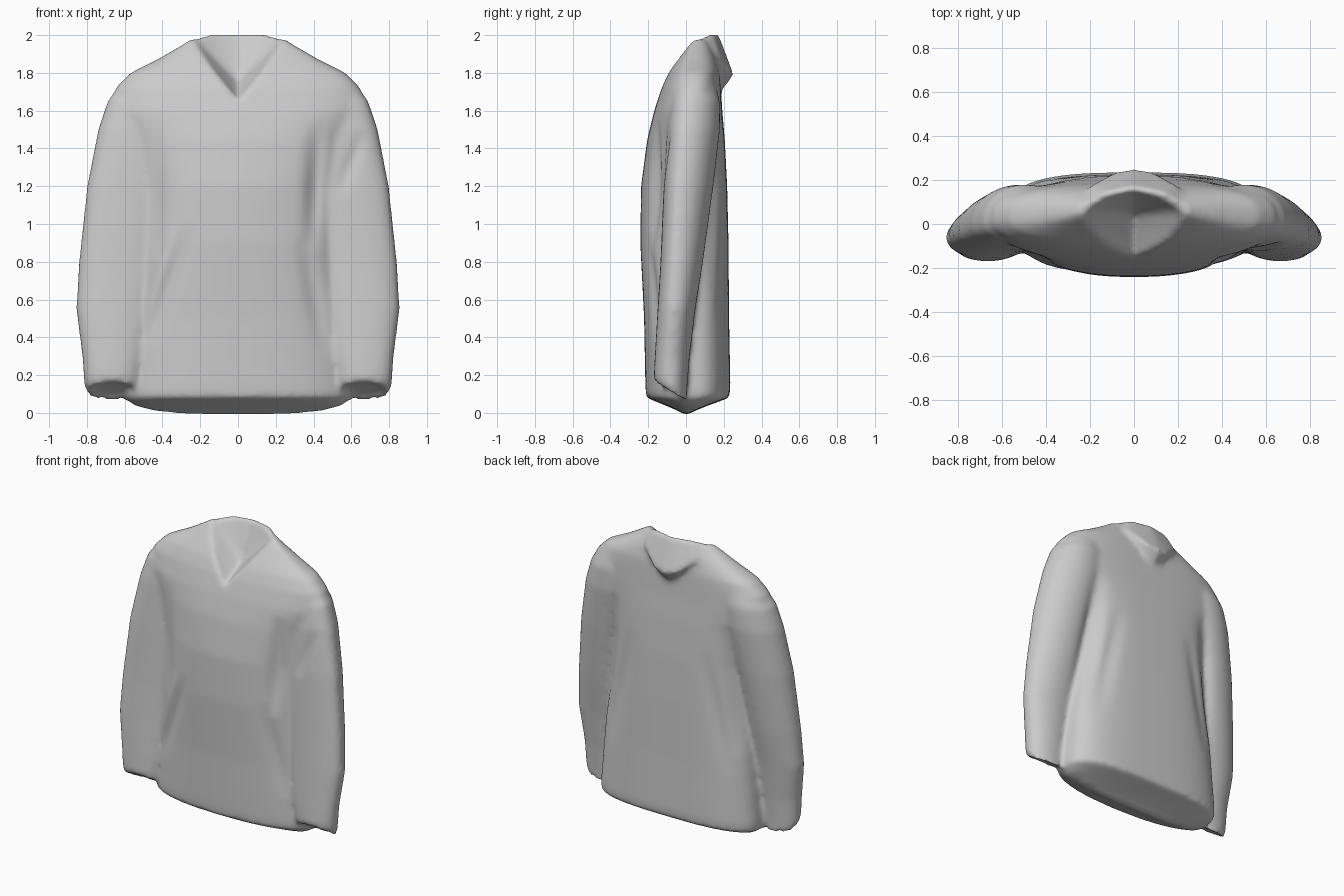
import bpy, bmesh, math
from mathutils import Vector

cube = bpy.data.objects.get("Cube")
if cube:
    bpy.data.objects.remove(cube, do_unlink=True)

wool = bpy.data.materials.new("light_grey_wool")
wool.use_nodes = True
GREY = (0.6, 0.6, 0.6, 1)
wool.diffuse_color = GREY
wool.node_tree.nodes["Principled BSDF"].inputs["Base Color"].default_value = GREY


def add_object(name, bm):
    bmesh.ops.recalc_face_normals(bm, faces=bm.faces)
    mesh = bpy.data.meshes.new(name)
    bm.to_mesh(mesh)
    bm.free()
    obj = bpy.data.objects.new(name, mesh)
    bpy.context.collection.objects.link(obj)
    mesh.materials.append(wool)
    return obj


def apply_modifier(obj, kind, **settings):
    bpy.context.view_layer.objects.active = obj
    mod = obj.modifiers.new(kind.title(), kind)
    for key, value in settings.items():
        setattr(mod, key, value)
    bpy.ops.object.modifier_apply(modifier=mod.name)


def loft(name, rings, front_power, back_power, side=1, count=56):
    """Rings are (z, x_min, x_max, seam_y, front_y, back_y, tilt)."""
    bm = bmesh.new()
    loops = []
    for z, x0, x1, seam, front, back, tilt in rings:
        loop = []
        for i in range(count):
            a = math.tau * i / count
            c, s = math.cos(a), math.sin(a)
            power = back_power if s > 0 else front_power
            px = math.copysign(abs(c) ** (2 / power), c)
            py = abs(s) ** (2 / power)
            y = seam + py * ((back if s > 0 else front) - seam)
            x = (x0 + x1) / 2 + px * (x1 - x0) / 2
            loop.append(bm.verts.new((side * x, y, z + tilt * (y - seam))))
        loops.append(loop)
    for low, high in zip(loops, loops[1:]):
        for i in range(count):
            j = (i + 1) % count
            bm.faces.new((low[i], low[j], high[j], high[i]))
    bm.faces.new(loops[0])
    bm.faces.new(loops[-1])
    return add_object(name, bm)


def hull(name, half_points):
    """Convex solid mirrored across x = 0."""
    bm = bmesh.new()
    for x, y, z in half_points:
        for sx in ((x, -x) if x else (0,)):
            bm.verts.new((sx, y, z))
    result = bmesh.ops.convex_hull(bm, input=bm.verts)
    inner = [v for v in result["geom_interior"] if isinstance(v, bmesh.types.BMVert)]
    bmesh.ops.delete(bm, geom=inner, context="VERTS")
    return add_object(name, bm)


# Body from the pointed hem underside up to the shoulders
body_rows = [
    (-0.01, 0.25, 0, -0.01, 0.01), (0.01, 0.44, 0, -0.04, 0.045),
    (0.04, 0.55, 0, -0.11, 0.12), (0.08, 0.60, 0, -0.21, 0.23),
    (0.14, 0.60, 0, -0.215, 0.235), (0.5, 0.57, 0, -0.222, 0.228),
    (0.9, 0.53, 0, -0.242, 0.225), (1.2, 0.52, 0, -0.238, 0.218),
    (1.45, 0.57, 0, -0.205, 0.205), (1.6, 0.66, 0.01, -0.168, 0.192),
    (1.72, 0.648, 0.02, -0.13, 0.185), (1.8, 0.57, 0.025, -0.095, 0.18),
    (1.87, 0.43, 0.03, -0.05, 0.165), (1.94, 0.31, 0.035, 0.0, 0.14),
    (1.98, 0.25, 0.05, 0.03, 0.12),
]
body = loft("sweater", [(z, -w, w, s, f, b, 0) for z, w, s, f, b in body_rows], 2.3, 3)

# Folded collar, raised and pointed at the back
collar = hull("collar", [
    (0.26, 0.05, 1.97), (0.2, 0.1, 1.995), (0.13, 0.145, 2.01), (0, 0.17, 2.01),
    (0, 0.255, 1.785), (0.1, 0.235, 1.81), (0.2, 0.18, 1.89), (0, 0.16, 1.67),
    (0, 0, 1.72), (0.2, 0.02, 1.9)])

# V-shaped neck opening, cut while the parts are still light
neck = hull("neck_cutter", [
    (0.28, -0.4, 2.0), (0.23, -0.4, 1.87), (0.06, -0.4, 1.685), (0, -0.4, 1.665),
    (0, -0.12, 1.665), (0, 0.04, 1.75), (0.12, 0.055, 1.87), (0.2, 0.065, 1.96),
    (0.11, 0.125, 2.0), (0, 0.15, 2.0), (0.27, 0.02, 2.0), (0.2, -0.4, 2.2),
    (0.11, 0.125, 2.2), (0, 0.15, 2.2)])
neck.hide_render = True
for part in (body, collar):
    apply_modifier(part, "BOOLEAN", operation="DIFFERENCE", object=neck, solver="EXACT")
bpy.data.objects.remove(neck, do_unlink=True)

# Sleeves hang forward and end in slanted cuffs
sleeve_rows = [
    (0.13, 0.57, 0.75, -0.08, -0.13, -0.03, -0.6),
    (0.105, 0.53, 0.80, -0.08, -0.165, 0.005, -0.6),
    (0.15, 0.52, 0.815, -0.08, -0.17, 0.005, -0.5),
    (0.3, 0.5, 0.825, -0.08, -0.165, 0.02, 0),
    (0.55, 0.46, 0.857, -0.06, -0.15, 0.05, 0),
    (0.8, 0.42, 0.842, -0.05, -0.135, 0.09, 0),
    (1.2, 0.35, 0.799, -0.03, -0.118, 0.145, 0),
    (1.5, 0.3, 0.74, 0.0, -0.1, 0.18, 0),
    (1.65, 0.3, 0.69, 0.01, -0.08, 0.18, 0),
    (1.76, 0.3, 0.61, 0.02, -0.03, 0.15, 0),
]
sleeves = [loft(label + "_sleeve", sleeve_rows, 2.4, 2, side)
           for label, side in (("left", 1), ("right", -1))]

# Join into one knitted surface
bpy.ops.object.select_all(action="DESELECT")
for part in (body, collar, *sleeves):
    part.select_set(True)
bpy.context.view_layer.objects.active = body
bpy.ops.object.join()
apply_modifier(body, "REMESH", mode="VOXEL", voxel_size=0.014)
apply_modifier(body, "SMOOTH", factor=0.5, iterations=12)

# Soft cloth folds: (start, end, width, depth, facing), positive depth sinks in
folds = [
    ((0.42, 1.55), (0.39, 0.85), 0.045, 0.03, -1), ((-0.43, 1.55), (-0.43, 0.8), 0.05, 0.014, -1),
    ((-0.25, 1.0), (-0.47, 0.35), 0.04, 0.014, -1), ((0.34, 0.95), (0.46, 0.3), 0.045, 0.018, -1),
    ((-0.33, 1.0), (-0.52, 0.4), 0.035, -0.012, -1), ((0.66, 1.5), (0.54, 1.15), 0.035, 0.014, -1),
    ((0.42, 1.5), (0.53, 0.6), 0.05, 0.025, 1), ((-0.42, 1.5), (-0.53, 0.6), 0.05, 0.025, 1),
    ((0.28, 1.3), (0.46, 0.45), 0.05, 0.014, 1), ((-0.28, 1.3), (-0.46, 0.45), 0.05, 0.014, 1),
]
normals = [v.normal.y for v in body.data.vertices]
for start, end, width, depth, facing in folds:
    a, b = Vector(start), Vector(end)
    line = b - a
    for vert, normal_y in zip(body.data.vertices, normals):
        x, _, z = vert.co
        if normal_y * facing < 0.2 or x * a.x < 0 or not b.y < z < a.y:
            continue
        p = Vector((x, z))
        t = max(0, min(1, (p - a).dot(line) / line.length_squared))
        gap = (p - a - line * t).length / width
        vert.co.y -= facing * depth * math.sin(math.pi * t) * math.exp(-gap * gap)
apply_modifier(body, "SMOOTH", factor=0.5, iterations=5)
bpy.ops.object.shade_smooth()
